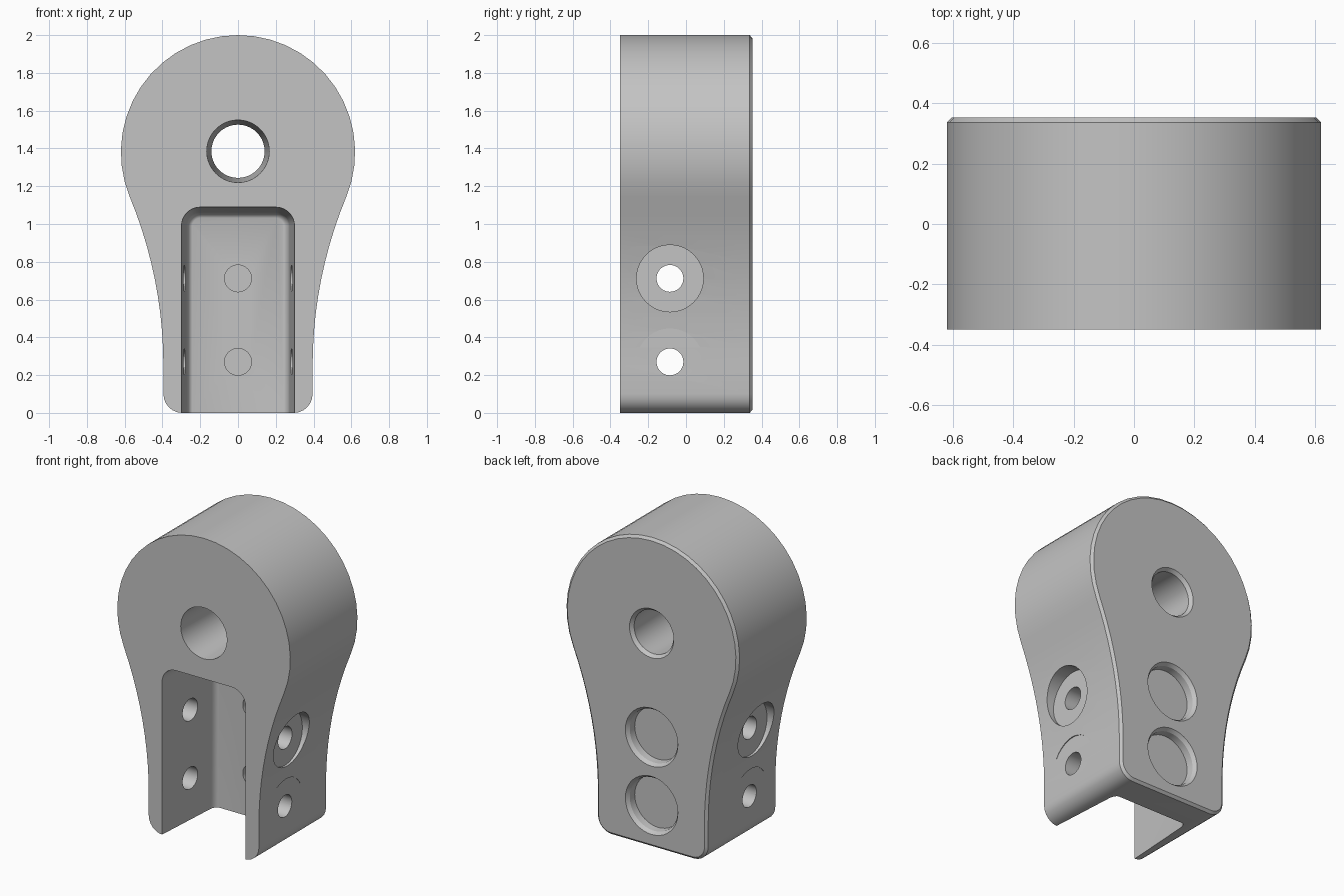
import bpy, bmesh
from math import sin, cos, pi, atan2
from mathutils import Vector

cube = bpy.data.objects.get("Cube")
if cube:
    bpy.data.objects.remove(cube, do_unlink=True)

grey = bpy.data.materials.new("light grey")
grey.use_nodes = True
grey.diffuse_color = (0.55, 0.55, 0.55, 1)
grey.node_tree.nodes["Principled BSDF"].inputs["Base Color"].default_value = grey.diffuse_color


def loft(name, rings):
    """Closed solid skinned through rings with equal point counts."""
    bm = bmesh.new()
    loops = [[bm.verts.new(p) for p in ring] for ring in rings]
    n = len(loops[0])
    for a, b in zip(loops, loops[1:]):
        for i in range(n):
            j = (i + 1) % n
            bm.faces.new((a[i], a[j], b[j], b[i]))
    bm.faces.new(loops[0])
    bm.faces.new(loops[-1])
    bmesh.ops.recalc_face_normals(bm, faces=bm.faces)
    mesh = bpy.data.meshes.new(name)
    bm.to_mesh(mesh)
    bm.free()
    mesh.materials.append(grey)
    obj = bpy.data.objects.new(name, mesh)
    bpy.context.collection.objects.link(obj)
    return obj


def arc(cx, cz, r, start, end, steps):
    return [(cx + r * cos(start + (end - start) * i / steps),
             cz + r * sin(start + (end - start) * i / steps)) for i in range(steps + 1)]


def mirrored(half):
    """Close a right-hand outline, given bottom to top, with its mirror image."""
    return half + [(-x, z) for x, z in reversed(half) if x > 1e-4]


def body_outline(inset):
    # Bottom fillet, concave flank and round head, all tangent
    head_z, head_r, waist_x, waist_z, flank_r = 1.38, 0.62, 0.395, 0.25, 2.33
    cx = waist_x + flank_r
    tilt = atan2(head_z - waist_z, cx)
    half = arc(waist_x - 0.1, 0.1, 0.1 - inset, -pi / 2, 0, 6)
    half += arc(cx, waist_z, flank_r + inset, pi, pi - tilt, 10)
    half += arc(0, head_z, head_r - inset, -tilt, pi / 2, 14)[1:]
    return mirrored(half)


def pocket_outline(inset):
    half = [(0.3 - inset, -0.1)]
    half += arc(0.2, 0.99, 0.1 - inset, 0, pi / 2, 8)
    return mirrored(half)


def extrude_y(outline, stations):
    return [[Vector((x, y, z)) for x, z in outline(inset)] for y, inset in stations]


def bore(axis, u, z, stations):
    """Rings of a turned cutter along x or y; stations are (position, radius)."""
    rings = []
    for pos, r in stations:
        circle = arc(u, z, r, 0, 2 * pi, 40)[:-1]
        rings.append([Vector((pos, a, b) if axis == "x" else (a, pos, b)) for a, b in circle])
    return rings


# Main body with a chamfered back rim
body = loft("bracket_body", extrude_y(body_outline, [(-0.35, 0), (0.337, 0), (0.352, 0.016)]))


def cut(rings):
    cutter = loft("cutter", rings)
    cutter.hide_render = True
    mod = body.modifiers.new("cut", "BOOLEAN")
    mod.operation = "DIFFERENCE"
    mod.solver = "EXACT"
    mod.object = cutter
    bpy.context.view_layer.objects.active = body
    bpy.ops.object.modifier_apply(modifier=mod.name)
    bpy.data.objects.remove(cutter, do_unlink=True)


# Front pocket, drafted walls and rounded rear corners, open at the bottom
cut(extrude_y(pocket_outline, [(-0.36, 0), (0.1, 0.028), (0.12, 0.031),
                               (0.135, 0.038), (0.146, 0.048), (0.15, 0.058)]))

# Tapered main bore, chamfered at the back
cut(bore("y", 0, 1.385, [(-0.36, 0.166), (0.33, 0.141), (0.36, 0.165)]))

for z in (0.27, 0.712):
    # Cross bolt hole through both cheeks
    cut(bore("x", -0.085, z, [(-1, 0.071), (1, 0.071)]))
    # Bolt head seats on the flanks
    for side in (-1, 1):
        cut(bore("x", -0.085, z, [(side * 0.397, 0.177), (side * 0.8, 0.177)]))
    # Shallow back recess with a chamfered rim, and a blind hole from the pocket
    cut(bore("y", 0, z, [(0.285, 0.168), (0.33, 0.172), (0.36, 0.194)]))
    cut(bore("y", 0, z, [(0.1, 0.071), (0.27, 0.071)]))

bpy.ops.object.select_all(action="DESELECT")
body.select_set(True)
bpy.context.view_layer.objects.active = body
bpy.ops.object.shade_smooth_by_angle(angle=pi / 6)
